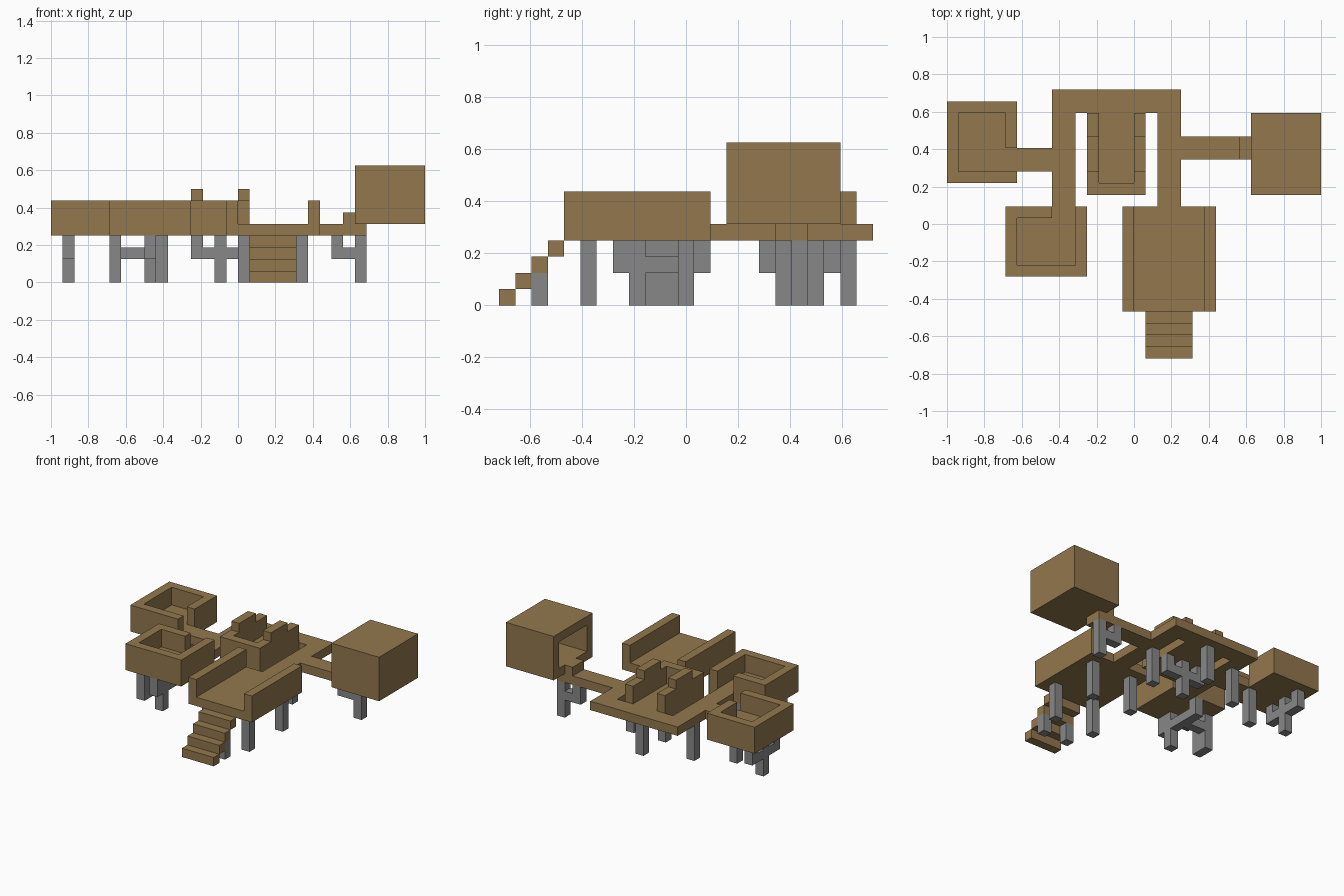
import bpy, bmesh
from mathutils import Vector

if "Cube" in bpy.data.objects:
    bpy.data.objects.remove(bpy.data.objects["Cube"], do_unlink=True)

U = 1 / 16                              # one grid cell
ORIGIN = Vector((-1, -23 * U / 2, 0))   # corner of the grid


def material(name, rgb):
    mat = bpy.data.materials.new(name)
    mat.use_nodes = True
    col = (*rgb, 1)
    mat.diffuse_color = col
    bsdf = next(n for n in mat.node_tree.nodes if n.type == 'BSDF_PRINCIPLED')
    bsdf.inputs["Base Color"].default_value = col
    bsdf.inputs["Roughness"].default_value = 0.9
    return mat


WOOD = material("wood_brown", (0.29, 0.185, 0.075))
STONE = material("stone_grey", (0.25, 0.243, 0.246))


def part(name, mat, *boxes):
    """One object from boxes given as x, y and z ranges in grid cells."""
    bm = bmesh.new()
    for xr, yr, zr in boxes:
        low, high = (Vector(c) for c in zip(xr, yr, zr))
        verts = bmesh.ops.create_cube(bm, size=1)["verts"]
        for v in verts:
            v.co = ORIGIN + U * Vector(
                [h if c > 0 else l for c, l, h in zip(v.co, low, high)])
    mesh = bpy.data.meshes.new(name)
    bm.to_mesh(mesh)
    bm.free()
    mesh.materials.append(mat)
    obj = bpy.data.objects.new(name, mesh)
    bpy.context.collection.objects.link(obj)


def post(x, y, low=0, high=4):
    return (x, x + 1), (y, y + 1), (low, high)


FLOOR, WALL, BAR = (4, 5), (5, 7), (2, 3)

# Stairs and main platform with two side walls
for i in range(4):
    part(f"stair_step_{i + 1}", WOOD, ((17, 21), (i, i + 1), (i, i + 1)))
part("main_platform", WOOD, ((15, 23), (4, 13), FLOOR),
     *[((x, x + 1), (4, 13), WALL) for x in (15, 22)])

# Walkways
part("loop_walkway", WOOD, ((9, 11), (13, 21), FLOOR),
     ((18, 20), (13, 21), FLOOR), ((9, 20), (21, 23), FLOOR))
part("right_bridge", WOOD, ((6, 9), (16, 18), FLOOR))
part("left_bridge", WOOD, ((20, 27), (17, 19), FLOOR),
     ((25, 26), (17, 19), (5, 6)))

# Centre room, open at the back, with raised side walls
part("centre_room", WOOD, ((12, 17), (14, 21), FLOOR),
     ((13, 16), (14, 15), WALL),
     *[((x, x + 1), (14, 21), WALL) for x in (12, 16)],
     *[((x, x + 1), (16, 19), (7, 8)) for x in (12, 16)])

# Right back room, doorway toward its bridge
part("right_back_room", WOOD, ((0, 6), (15, 22), FLOOR),
     ((0, 1), (15, 22), WALL), ((1, 6), (15, 16), WALL),
     ((1, 6), (21, 22), WALL), ((5, 6), (18, 21), WALL))

# Right front room, doorway at the back
part("right_front_room", WOOD, ((5, 12), (7, 13), FLOOR),
     ((5, 12), (7, 8), WALL), ((5, 6), (8, 13), WALL),
     ((11, 12), (8, 13), WALL), ((6, 9), (12, 13), WALL))

# Covered cabin, open toward the bridge
part("cabin", WOOD, ((26, 32), (14, 21), (5, 6)), ((26, 32), (14, 21), (9, 10)),
     ((26, 32), (14, 15), (6, 9)), ((26, 32), (20, 21), (6, 9)),
     ((31, 32), (15, 20), (6, 9)))

# Plain posts
for name, x, y in (("platform_post_a", 16, 5), ("platform_post_b", 21, 5),
                   ("platform_post_c", 16, 11), ("platform_post_d", 21, 11),
                   ("walkway_post_a", 18, 17), ("walkway_post_b", 14, 21),
                   ("walkway_post_c", 9, 19), ("right_bridge_post", 5, 17)):
    part(name, STONE, post(x, y))
for side, x in (("right", 17), ("left", 20)):
    part(f"{side}_stair_post", STONE, post(x, 2, 0, 2))

# Branching posts
part("cabin_support", STONE, post(26, 18), ((24, 26), (18, 19), BAR),
     post(24, 18, 3))
part("centre_support", STONE, post(14, 17), ((12, 14), (17, 18), BAR),
     ((15, 17), (17, 18), BAR), post(12, 17, 3), post(16, 17, 3))
part("right_back_support", STONE, post(1, 18), ((1, 2), (16, 18), BAR),
     ((1, 2), (19, 21), BAR), post(1, 16, 3), post(1, 20, 3))
part("right_front_support", STONE, post(8, 8), post(8, 7, 2), post(8, 12, 3),
     ((8, 9), (9, 13), BAR), ((6, 8), (10, 11), BAR), ((5, 6), (9, 11), (0, 4)))
